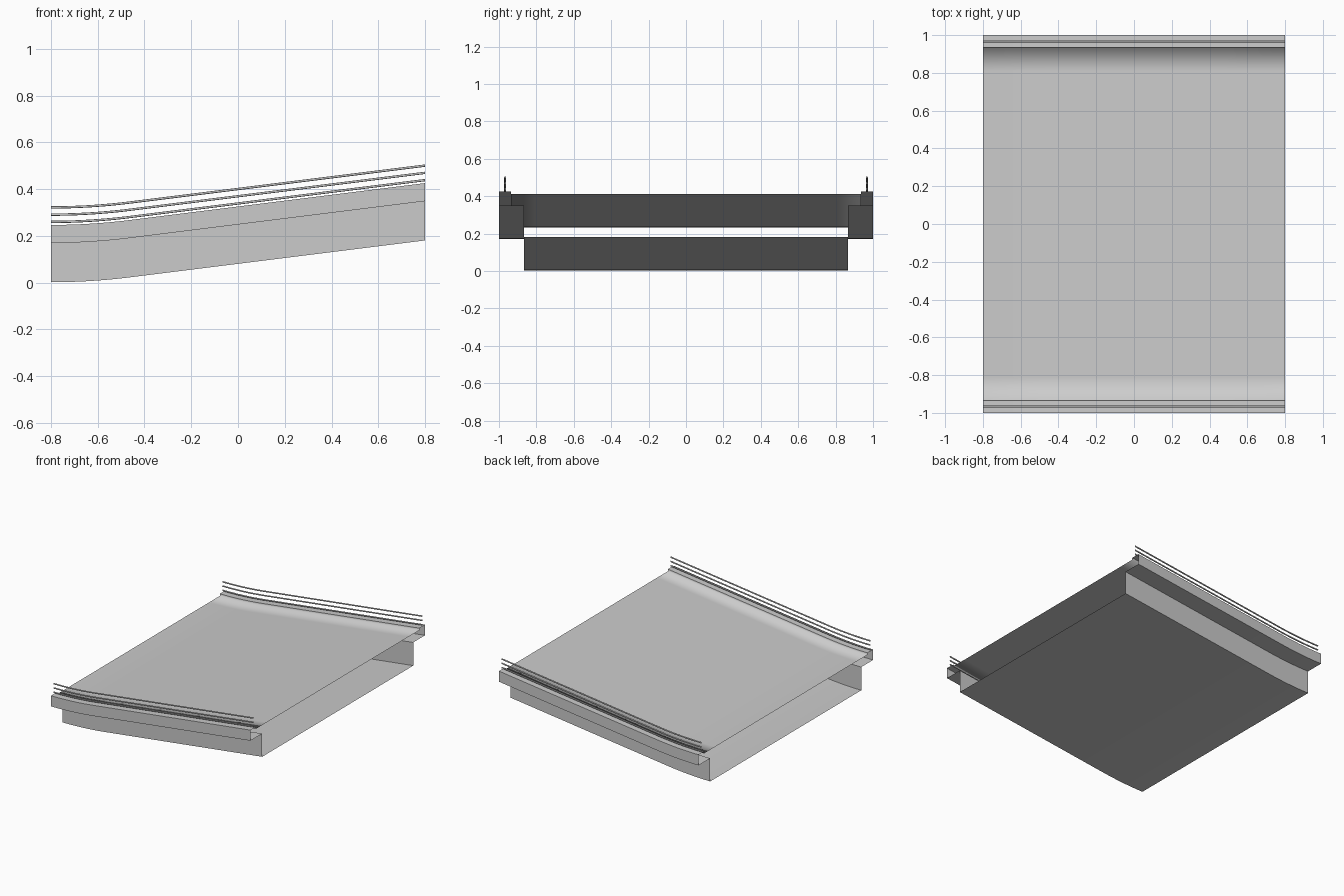
import bpy, math

if "Cube" in bpy.data.objects:
    bpy.data.objects.remove(bpy.data.objects["Cube"])

HALF_LEN = 0.8
SLOPE, BEND_END = 0.125, -0.46
STEPS = 16


def rise(x):
    # level start, parabolic bend, then a straight incline
    run = BEND_END + HALF_LEN
    if x < BEND_END:
        return SLOPE * (x + HALF_LEN) ** 2 / (2 * run)
    return SLOPE * run / 2 + SLOPE * (x - BEND_END)


# stations: fine through the bend, coarser on the straight
stations = [-HALF_LEN + (BEND_END + HALF_LEN) * i / STEPS for i in range(STEPS)]
stations += [BEND_END + (HALF_LEN - BEND_END) * i / 4 for i in range(5)]


def sweep(name, profile, closed=False, caps=False, angle=30):
    """Sweep a (y, z) profile along x, following the rise."""
    n = len(profile)
    verts = [(x, y, z + rise(x)) for x in stations for y, z in profile]
    faces = []
    for s in range(len(stations) - 1):
        for i in range(n if closed else n - 1):
            j = (i + 1) % n
            a, b = s * n, (s + 1) * n
            faces.append((a + i, a + j, b + j, b + i))
    if caps:
        last = (len(stations) - 1) * n
        faces.append(tuple(reversed(range(n))))
        faces.append(tuple(range(last, last + n)))
    # profiles run counter-clockwise seen from +x, so flip to face outwards
    mesh = bpy.data.meshes.new(name)
    mesh.from_pydata(verts, [], [f[::-1] for f in faces])
    mesh.update()
    ob = bpy.data.objects.new(name, mesh)
    bpy.context.collection.objects.link(ob)
    bpy.context.view_layer.objects.active = ob
    bpy.ops.object.select_all(action='DESELECT')
    ob.select_set(True)
    bpy.ops.object.shade_smooth_by_angle(angle=math.radians(angle))
    return ob


# open-ended underbody with overhanging kerbs
right_side = [(0.865, 0.002), (0.865, 0.17), (1.0, 0.17), (1.0, 0.247), (0.935, 0.247)]
left_side = [(-y, z) for y, z in reversed(right_side)]
sweep("underbody_and_kerbs", left_side + right_side)

# road deck, blending softly into the inner kerb faces
sweep("road_deck", [(0.935, 0.247), (0.935, 0.232), (0.81, 0.232),
                    (-0.81, 0.232), (-0.935, 0.232), (-0.935, 0.247)], angle=100)

# three guard rails on each kerb
R = 0.005
for side, y in (("right", -0.967), ("left", 0.967)):
    for k, z in enumerate((0.26, 0.291, 0.322)):
        ring = [(y + R * math.cos(math.tau * i / 8), z + R * math.sin(math.tau * i / 8))
                for i in range(8)]
        sweep(f"{side}_guard_rail_{k + 1}", ring, closed=True, caps=True, angle=50)
